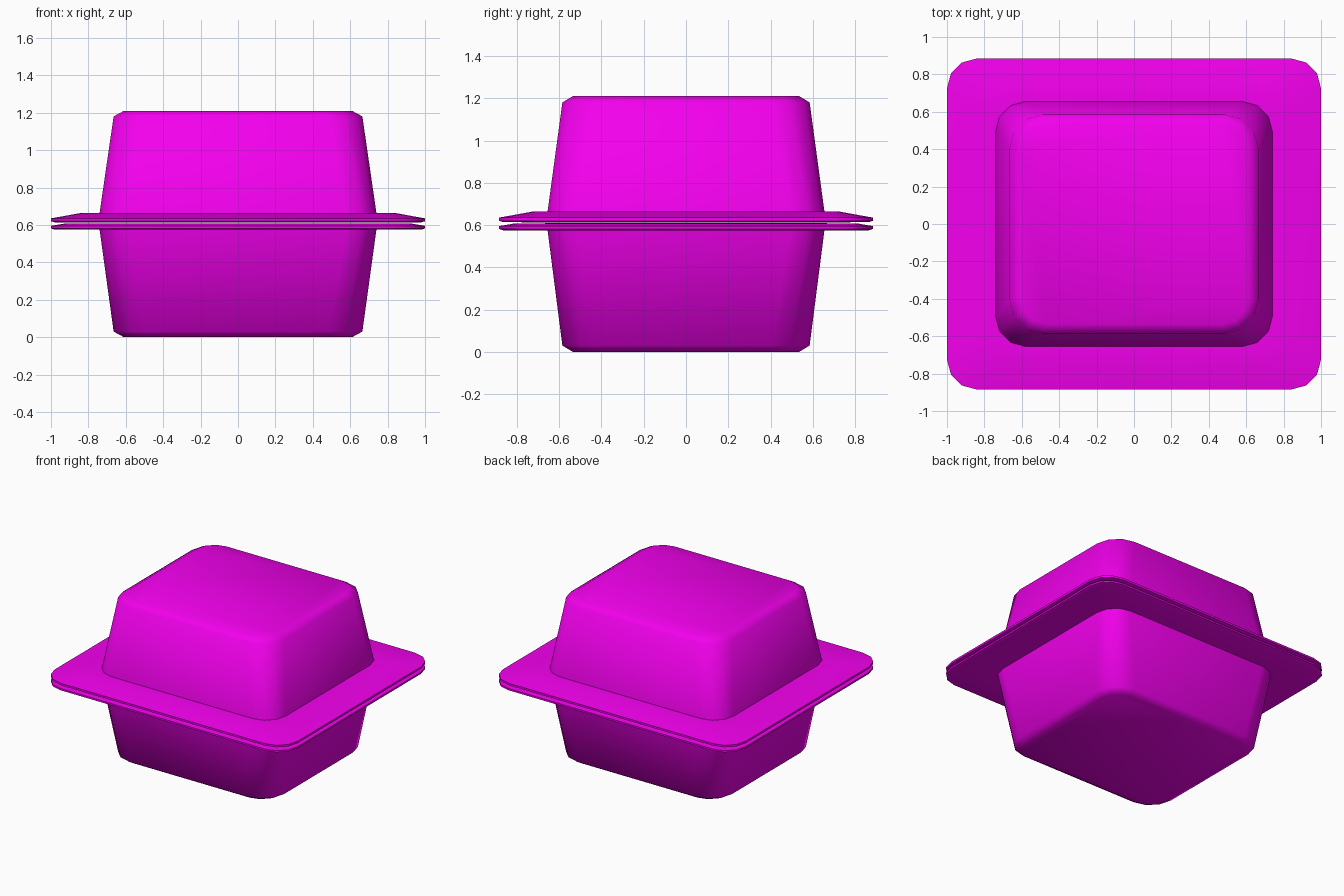
import bpy, bmesh, math

if "Cube" in bpy.data.objects:
    bpy.data.objects.remove(bpy.data.objects["Cube"])

mat = bpy.data.materials.new("magenta")
mat.diffuse_color = (0.9, 0.0, 0.85, 1)
mat.use_nodes = True
mat.node_tree.nodes["Principled BSDF"].inputs["Base Color"].default_value = mat.diffuse_color


def ring(bm, hx, hy, r, z, seg=3):
    """Rounded rectangle of vertices at height z."""
    out = []
    for k, (sx, sy) in enumerate([(1, 1), (-1, 1), (-1, -1), (1, -1)]):
        for i in range(seg + 1):
            a = math.pi / 2 * (k + i / seg)
            out.append(bm.verts.new((sx * (hx - r) + r * math.cos(a),
                                     sy * (hy - r) + r * math.sin(a), z)))
    return out


def shell(name, profile):
    """Skin a stack of rounded rectangles and cap the first one."""
    bm = bmesh.new()
    rings = [ring(bm, *p) for p in profile]
    bm.faces.new(rings[0])
    for a, b in zip(rings, rings[1:]):
        n = len(a)
        for i in range(n):
            j = (i + 1) % n
            bm.faces.new((a[i], a[j], b[j], b[i]))
    bm.faces.new(rings[-1])
    bmesh.ops.recalc_face_normals(bm, faces=bm.faces)
    me = bpy.data.meshes.new(name)
    bm.to_mesh(me)
    bm.free()
    ob = bpy.data.objects.new(name, me)
    bpy.context.collection.objects.link(ob)
    me.materials.append(mat)
    bpy.ops.object.select_all(action='DESELECT')
    ob.select_set(True)
    bpy.context.view_layer.objects.active = ob
    bpy.ops.object.shade_smooth_by_angle(angle=math.radians(60))


# lower tray: base, tapered wall, flat-bottomed flange, rim, flange top
shell("lower_tray", [
    (0.61, 0.535, 0.14, 0.0),
    (0.665, 0.585, 0.18, 0.03),
    (0.74, 0.655, 0.16, 0.575),
    (0.98, 0.865, 0.16, 0.575),
    (1.0, 0.885, 0.16, 0.582),
    (1.0, 0.885, 0.16, 0.595),
    (0.93, 0.815, 0.15, 0.607),
    (0.74, 0.625, 0.12, 0.609),
])

# upper lid: crown, tapered wall, flange sloping to its rim, underside
shell("upper_lid", [
    (0.61, 0.535, 0.14, 1.21),
    (0.665, 0.585, 0.18, 1.18),
    (0.74, 0.655, 0.16, 0.664),
    (0.84, 0.725, 0.14, 0.664),
    (1.0, 0.885, 0.16, 0.635),
    (1.0, 0.885, 0.16, 0.62),
    (0.98, 0.865, 0.16, 0.614),
    (0.74, 0.625, 0.12, 0.612),
])
